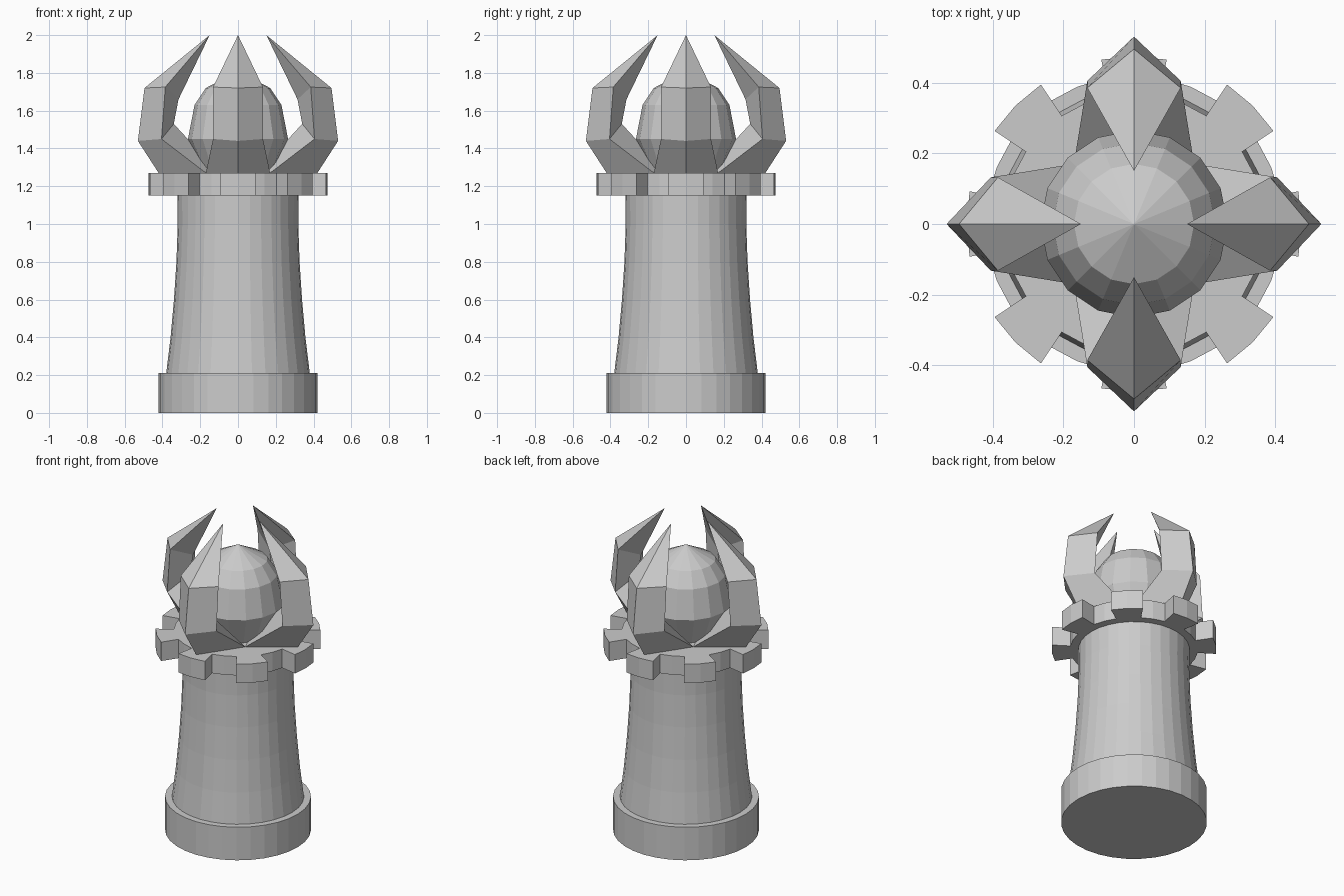
import bpy
from math import cos, sin, pi

if "Cube" in bpy.data.objects:
    bpy.data.objects.remove(bpy.data.objects["Cube"])


def make(name, verts, faces):
    mesh = bpy.data.meshes.new(name)
    mesh.from_pydata(verts, [], faces)
    mesh.update()
    ob = bpy.data.objects.new(name, mesh)
    bpy.context.collection.objects.link(ob)
    return ob


def loft(name, rings):
    """Skin equal-length rings of points and cap both ends."""
    n = len(rings[0])
    verts = [p for ring in rings for p in ring]
    faces = [(k * n + i, k * n + (i + 1) % n,
              (k + 1) * n + (i + 1) % n, (k + 1) * n + i)
             for k in range(len(rings) - 1) for i in range(n)]
    faces.append(tuple(reversed(range(n))))
    faces.append(tuple(range(len(verts) - n, len(verts))))
    return make(name, verts, faces)


def circle(r, z, n):
    return [(r * cos(2 * pi * i / n), r * sin(2 * pi * i / n), z) for i in range(n)]


def lathe(name, profile, n):
    return loft(name, [circle(r, z, n) for r, z in profile])


# round foot and flared shaft
lathe("foot", [(0.42, 0), (0.42, 0.21)], 32)
lathe("shaft", [(0.38, 0.21), (0.357, 0.4), (0.339, 0.6), (0.326, 0.8),
                (0.319, 1.0), (0.32, 1.15)], 32)

# notched collar with eight teeth
outline = []
for t in range(8):
    for step, r in ((-1, 0.368), (-1, 0.474), (0, 0.474), (1, 0.474), (1, 0.368), (2, 0.368)):
        a = (t * 4 + step) * pi / 16
        outline.append((r * cos(a), r * sin(a)))
loft("collar", [[(x, y, z) for x, y in outline] for z in (1.15, 1.27)])

# faceted egg between the claws
lathe("egg", [(0.18, 1.26), (0.265, 1.45), (0.23, 1.63), (0.17, 1.72), (0.002, 1.81)], 16)

# claw sections: outer ridge, side (x, half width, z), inner ridge
sections = [((0.42, 1.27), (0.17, 0.17, 1.27), (0.10, 1.27)),
            ((0.53, 1.44), (0.405, 0.132, 1.45), (0.34, 1.53)),
            ((0.495, 1.72), (0.385, 0.132, 1.725), (0.315, 1.66))]
verts = []
for (ox, oz), (sx, sy, sz), (ix, iz) in sections:
    verts += [(ox, 0, oz), (sx, sy, sz), (ix, 0, iz), (sx, -sy, sz)]
verts.append((0.15, 0, 2.0))
faces = [(k + i, k + (i + 1) % 4, k + 4 + (i + 1) % 4, k + 4 + i)
         for k in (0, 4) for i in range(4)]
faces += [(8 + i, 8 + (i + 1) % 4, 12) for i in range(4)] + [(3, 2, 1, 0)]
for c, side in enumerate(("right", "back", "left", "front")):
    claw = make("claw_" + side, verts, faces)
    claw.rotation_euler.z = c * pi / 2
